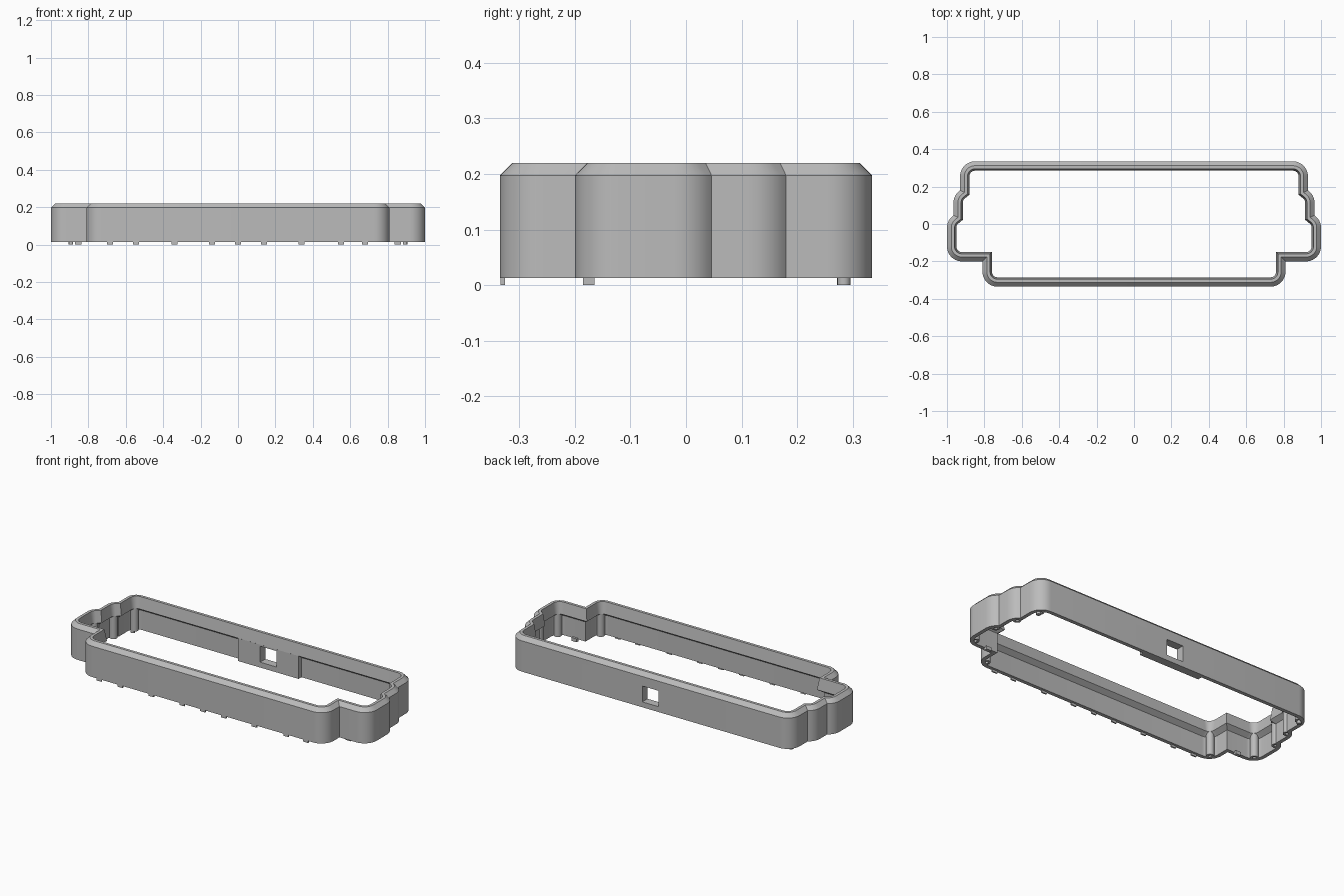
import bpy, bmesh
from math import cos, sin, radians
from mathutils import Vector, Matrix

cube = bpy.data.objects.get("Cube")
if cube:
    bpy.data.objects.remove(cube, do_unlink=True)

grey = bpy.data.materials.new("grey_plastic")
grey.use_nodes = True
grey.diffuse_color = (0.5, 0.5, 0.5, 1)
grey.node_tree.nodes["Principled BSDF"].inputs["Base Color"].default_value = (0.5, 0.5, 0.5, 1)


def add_object(name, bm):
    bmesh.ops.recalc_face_normals(bm, faces=bm.faces[:])
    mesh = bpy.data.meshes.new(name)
    bm.to_mesh(mesh)
    bm.free()
    mesh.materials.append(grey)
    obj = bpy.data.objects.new(name, mesh)
    bpy.context.collection.objects.link(obj)
    return obj


def box(name, lo, hi):
    lo, hi = Vector(lo), Vector(hi)
    bm = bmesh.new()
    bmesh.ops.create_cube(bm, size=1, matrix=Matrix.Translation((lo + hi) / 2)
                          @ Matrix.Diagonal((*(hi - lo), 1)))
    return add_object(name, bm)


def smooth(obj):
    bpy.ops.object.select_all(action="DESELECT")
    obj.select_set(True)
    bpy.context.view_layer.objects.active = obj
    bpy.ops.object.shade_smooth_by_angle(angle=radians(28))


R = 0.08


def arc(cx, cy, a0, a1, n):
    angles = [radians(a0 + (a1 - a0) * i / n) for i in range(n + 1)]
    return [Vector((cx + R * cos(a), cy + R * sin(a))) for a in angles]


def inset(points, d):
    """Mitred inward offset of a counter-clockwise loop."""
    out = []
    for i, p in enumerate(points):
        a = (p - points[i - 1]).normalized()
        b = (points[(i + 1) % len(points)] - p).normalized()
        na, nb = Vector((-a.y, a.x)), Vector((-b.y, b.x))
        out.append(p + (na + nb) * d / (1 + na.dot(nb)))
    return out


# Stepped outline with rounded corners, right half then mirrored
half = (arc(0.73, -0.255, -90, 0, 10) + [Vector((0.81, -0.2))]
        + arc(0.92, -0.12, -90, 0, 10) + arc(0.92, -0.02, 0, 55.8, 6)
        + arc(0.885, 0.114, 0, 55.8, 6) + arc(0.85, 0.255, 0, 90, 10))
outline = half + [Vector((-p.x, p.y)) for p in reversed(half)]

# Wall section: outer face, bevelled rim, sloping inner lip, thin lower wall
BASE, LIP = 0.013, 0.15
section = [(0, BASE), (0, 0.197), (0.023, 0.22), (0.04, 0.22),
           (0.05, LIP), (0.022, 0.13), (0.022, BASE)]
bm = bmesh.new()
rings = [[bm.verts.new((p.x, p.y, z)) for p in inset(outline, d)] for d, z in section]
for k, ring in enumerate(rings):
    nxt = rings[(k + 1) % len(rings)]
    for i in range(len(ring)):
        j = (i + 1) % len(ring)
        bm.faces.new((ring[i], ring[j], nxt[j], nxt[i]))
frame = add_object("frame_wall", bm)

# Port block on the back wall, with a square opening through both
block = box("port_block", (-0.2, 0.286, BASE), (0.2, 0.32, LIP))
cutter = box("port_cutter", (-0.054, 0.2, 0.045), (0.054, 0.4, 0.14))
cutter.hide_render = True
cutter.hide_viewport = True
for obj in (frame, block):
    cut = obj.modifiers.new("port_opening", "BOOLEAN")
    cut.operation = "DIFFERENCE"
    cut.solver = "EXACT"
    cut.object = cutter
smooth(frame)

# Hollow bosses inside the rounded corners
corners = [(0.73, -0.255, -45), (0.92, -0.12, -45), (0.92, -0.02, 40),
           (0.885, 0.114, 40), (0.85, 0.255, 45)]
for side, label in ((1, "left"), (-1, "right")):
    for n, (cx, cy, a) in enumerate(corners):
        x, y = cx + 0.052 * cos(radians(a)), cy + 0.052 * sin(radians(a))
        bm = bmesh.new()
        bmesh.ops.create_cone(bm, cap_ends=True, segments=20, radius1=0.022, radius2=0.022,
                              depth=LIP - BASE,
                              matrix=Matrix.Translation((side * x, y, (LIP + BASE) / 2)))
        bm.normal_update()
        bottom = [f for f in bm.faces if f.normal.z < -0.9]
        bmesh.ops.inset_region(bm, faces=bottom, thickness=0.012)
        hole = bmesh.ops.extrude_face_region(bm, geom=bottom)["geom"]
        bmesh.ops.delete(bm, geom=bottom, context="FACES_ONLY")
        bmesh.ops.translate(bm, vec=(0, 0, 0.05),
                            verts=[v for v in hole if isinstance(v, bmesh.types.BMVert)])
        smooth(add_object(f"boss_{label}_{n + 1}", bm))

    # Locating feet under the shoulder and the back corner
    x = side * 0.855
    box(f"shoulder_foot_{label}", (x - 0.017, -0.185, 0), (x + 0.017, -0.165, 0.02))
    bm = bmesh.new()
    bmesh.ops.create_cone(bm, cap_ends=True, segments=16, radius1=0.012, radius2=0.012,
                          depth=0.02, matrix=Matrix.Translation((side * 0.893, 0.284, 0.01)))
    smooth(add_object(f"back_foot_{label}", bm))

# Row of thin tabs under the front wall
for n, x in enumerate((-0.685, -0.545, -0.34, -0.138, 0, 0.138, 0.34, 0.55, 0.68)):
    box(f"front_tab_{n + 1}", (x - 0.016, -0.334, 0), (x + 0.016, -0.326, 0.02))
